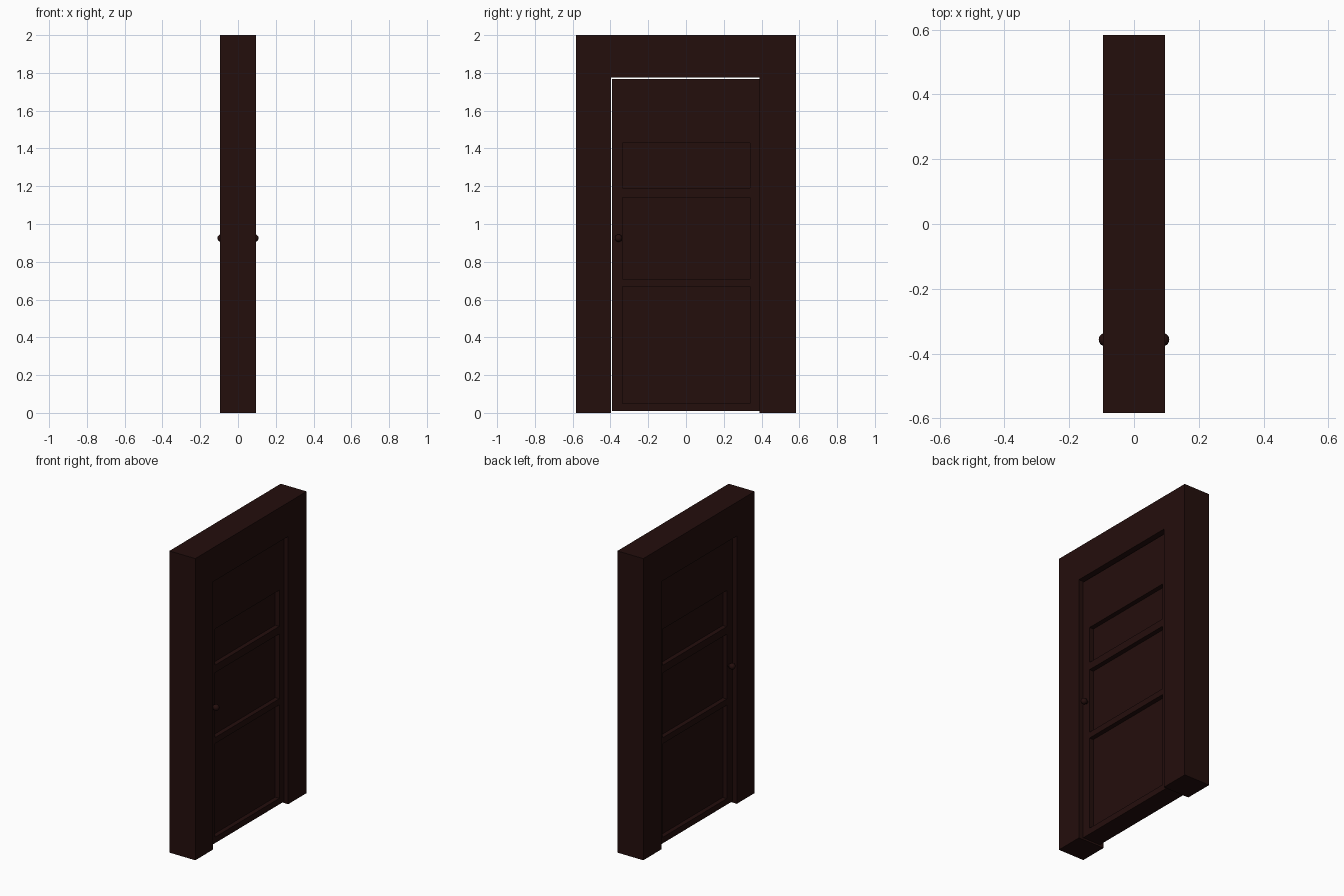
import bpy
import bmesh
from math import pi
from mathutils import Matrix, Vector

cube = bpy.data.objects.get("Cube")
if cube:
    bpy.data.objects.remove(cube, do_unlink=True)

# One dark wood colour for every part
wood = bpy.data.materials.new("dark_wood")
color = (0.0175, 0.0044, 0.0038, 1)
wood.diffuse_color = color
wood.use_nodes = True
shader = next(n for n in wood.node_tree.nodes if n.type == 'BSDF_PRINCIPLED')
shader.inputs["Base Color"].default_value = color


def finish(bm, name):
    bmesh.ops.recalc_face_normals(bm, faces=bm.faces)
    mesh = bpy.data.meshes.new(name)
    bm.to_mesh(mesh)
    bm.free()
    mesh.materials.append(wood)
    obj = bpy.data.objects.new(name, mesh)
    bpy.context.collection.objects.link(obj)
    return obj


def thicken(bm, half):
    """Extrude all faces lying at x = half back to x = -half."""
    out = bmesh.ops.extrude_face_region(bm, geom=bm.faces[:], use_keep_orig=True)
    verts = [g for g in out["geom"] if isinstance(g, bmesh.types.BMVert)]
    bmesh.ops.translate(bm, verts=verts, vec=(-2 * half, 0, 0))


FRAME_HALF, DOOR_HALF, PANEL_DEPTH = 0.095, 0.065, 0.03

# Door frame: one arch-shaped profile
bm = bmesh.new()
profile = [(-0.583, 0), (-0.397, 0), (-0.397, 1.775), (0.39, 1.775),
           (0.39, 0), (0.583, 0), (0.583, 2), (-0.583, 2)]
bm.faces.new([bm.verts.new((FRAME_HALF, y, z)) for y, z in profile])
thicken(bm, FRAME_HALF)
finish(bm, "door_frame")

# Door leaf: a grid of stiles and rails whose panel cells are sunk
bm = bmesh.new()
ys = [-0.393, -0.335, 0.34, 0.39]
zs = [0.01, 0.05, 0.67, 0.71, 1.14, 1.19, 1.43, 1.767]
grid = [[bm.verts.new((DOOR_HALF, y, z)) for y in ys] for z in zs]
for r in range(len(zs) - 1):
    for c in range(len(ys) - 1):
        bm.faces.new((grid[r][c], grid[r][c + 1], grid[r + 1][c + 1], grid[r + 1][c]))
thicken(bm, DOOR_HALF)
bmesh.ops.recalc_face_normals(bm, faces=bm.faces)


def is_panel(face):
    center = face.calc_center_median()
    in_row = any(zs[i] < center.z < zs[i + 1] for i in (1, 3, 5))
    return abs(face.normal.x) > 0.9 and ys[1] < center.y < ys[2] and in_row


panels = [f for f in bm.faces if is_panel(f)]
for face in bmesh.ops.extrude_discrete_faces(bm, faces=panels)["faces"]:
    side = 1 if face.calc_center_median().x > 0 else -1
    bmesh.ops.translate(bm, verts=face.verts, vec=(-side * PANEL_DEPTH, 0, 0))
finish(bm, "door_leaf")

# Round knob on a short stem, on both faces
for side, label in ((1, "left"), (-1, "right")):
    bm = bmesh.new()
    center = Vector((side * 0.089, -0.357, 0.925))
    turn = Matrix.Rotation(pi / 2, 4, 'Y')
    bmesh.ops.create_uvsphere(bm, u_segments=16, v_segments=10, radius=0.02,
                              matrix=Matrix.Translation(center) @ turn)
    stem = center - Vector((side * 0.017, 0, 0))
    bmesh.ops.create_cone(bm, cap_ends=True, segments=12, radius1=0.01,
                          radius2=0.01, depth=0.03,
                          matrix=Matrix.Translation(stem) @ turn)
    knob = finish(bm, label + "_knob")
    for poly in knob.data.polygons:
        poly.use_smooth = len(poly.vertices) <= 4
